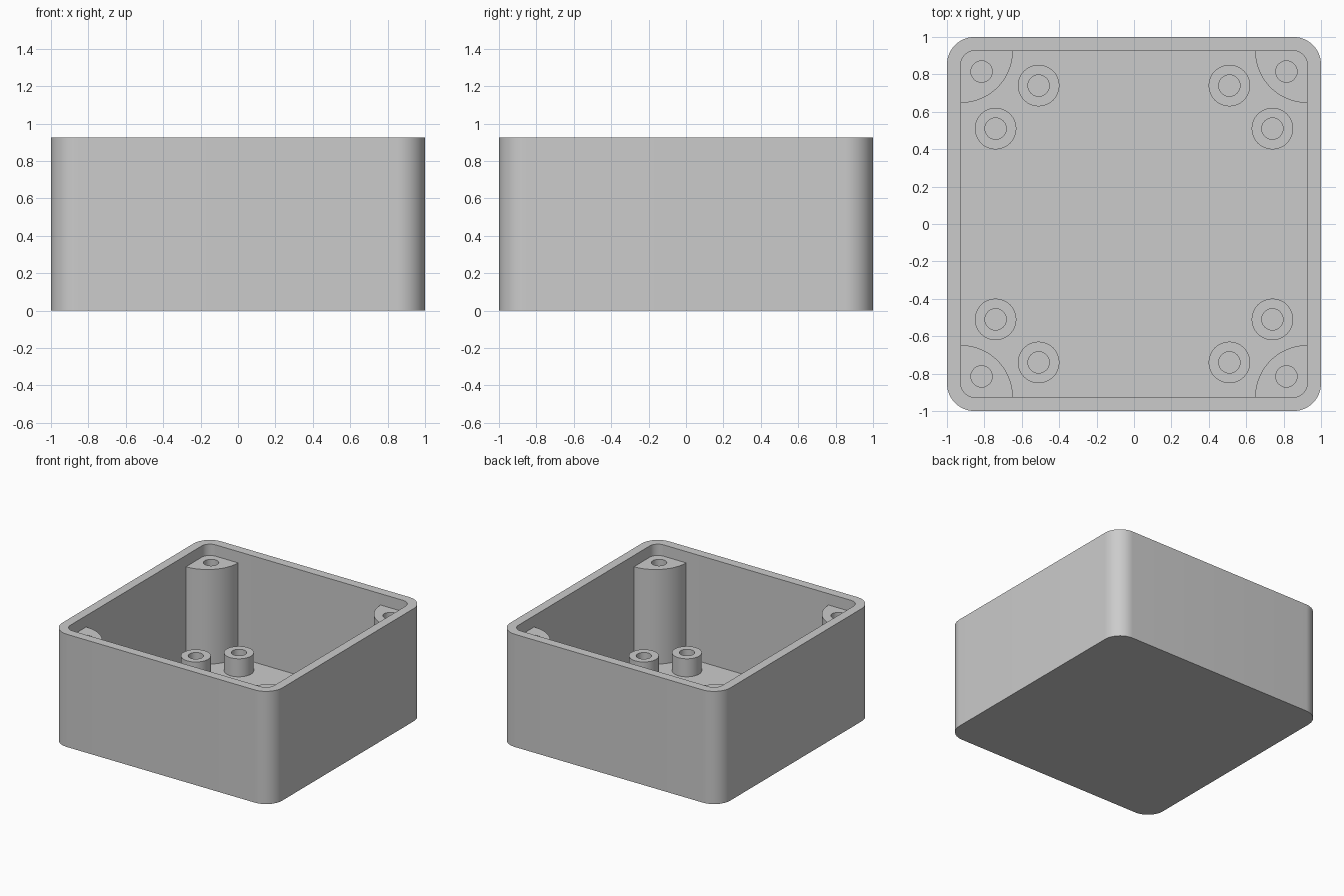
import bpy, bmesh, math
from mathutils import Vector

cube = bpy.data.objects.get("Cube")
if cube:
    bpy.data.objects.remove(cube, do_unlink=True)

HEIGHT, FLOOR, WALL = 0.926, 0.056, 0.074
OUTER_RADIUS = 0.148
HOLE_RADIUS = 0.057

plastic = bpy.data.materials.new("grey_plastic")
plastic.use_nodes = True
grey = (0.6, 0.6, 0.6, 1)
plastic.diffuse_color = grey
plastic.node_tree.nodes["Principled BSDF"].inputs["Base Color"].default_value = grey


def rounded_square(half, radius, steps=14):
    """Outline of a square with rounded corners."""
    points = []
    for quarter in range(4):
        middle = math.radians(45 + 90 * quarter)
        cx = math.copysign(half - radius, math.cos(middle))
        cy = math.copysign(half - radius, math.sin(middle))
        for i in range(steps + 1):
            a = math.pi / 2 * (quarter + i / steps)
            points.append((cx + radius * math.cos(a), cy + radius * math.sin(a)))
    return points


def circle(radius, steps):
    return [(radius * math.cos(math.tau * i / steps), radius * math.sin(math.tau * i / steps))
            for i in range(steps)]


def loft(name, rings, tube, location=(0, 0), mirror=(1, 1)):
    """Bridge matching outlines; close as a tube or cap both ends."""
    bm = bmesh.new()
    loops = [[bm.verts.new((x * mirror[0], y * mirror[1], z)) for x, y in outline]
             for outline, z in rings]
    pairs = list(zip(loops, loops[1:]))
    if tube:
        pairs.append((loops[-1], loops[0]))
    else:
        bm.faces.new(loops[0])
        bm.faces.new(loops[-1])
    for low, high in pairs:
        for i in range(len(low)):
            j = (i + 1) % len(low)
            bm.faces.new((low[i], low[j], high[j], high[i]))
    bmesh.ops.recalc_face_normals(bm, faces=bm.faces)
    mesh = bpy.data.meshes.new(name)
    bm.to_mesh(mesh)
    bm.free()
    mesh.materials.append(plastic)
    mesh.shade_smooth()
    mesh.set_sharp_from_angle(angle=math.radians(30))
    obj = bpy.data.objects.new(name, mesh)
    obj.location = (*location, 0)
    bpy.context.collection.objects.link(obj)
    return obj


# Open box: outer walls, rim, inner walls and floor
outside = rounded_square(1, OUTER_RADIUS)
inside = rounded_square(1 - WALL, OUTER_RADIUS - WALL)
loft("box_shell", [(outside, 0), (outside, HEIGHT), (inside, HEIGHT), (inside, FLOOR)], False)

# Corner post outline around its screw hole: a quarter disc running into the walls
POST_TOP, POST_RADIUS, HOLE_INSET, SINK = 0.833, 0.278, 0.111, 0.024
STEPS = 96
post_outline = []
offset = Vector((-HOLE_INSET, -HOLE_INSET))
for ux, uy in circle(1, STEPS):
    along = offset.dot(Vector((ux, uy)))
    reach = -along + math.sqrt(along ** 2 - offset.length_squared + POST_RADIUS ** 2)
    for part in (ux, uy):
        if part > 0.001:
            reach = min(reach, (HOLE_INSET + SINK) / part)
    post_outline.append((ux * reach, uy * reach))
post_hole = circle(HOLE_RADIUS, STEPS)
post_centre = 1 - WALL - HOLE_INSET

# Standoff outlines
STANDOFF_TOP = 0.204
ring = circle(0.111, 48)
bore = circle(HOLE_RADIUS, 48)

for sx, side in ((1, "left"), (-1, "right")):
    for sy, end in ((1, "back"), (-1, "front")):
        loft(f"corner_post_{end}_{side}",
             [(post_outline, FLOOR), (post_outline, POST_TOP),
              (post_hole, POST_TOP), (post_hole, FLOOR)],
             True, (sx * post_centre, sy * post_centre), (sx, sy))
        for x, y, kind in ((0.51, 0.74, "inner"), (0.74, 0.51, "outer")):
            loft(f"standoff_{kind}_{end}_{side}",
                 [(ring, FLOOR), (ring, STANDOFF_TOP), (bore, STANDOFF_TOP), (bore, FLOOR)],
                 True, (sx * x, sy * y))
